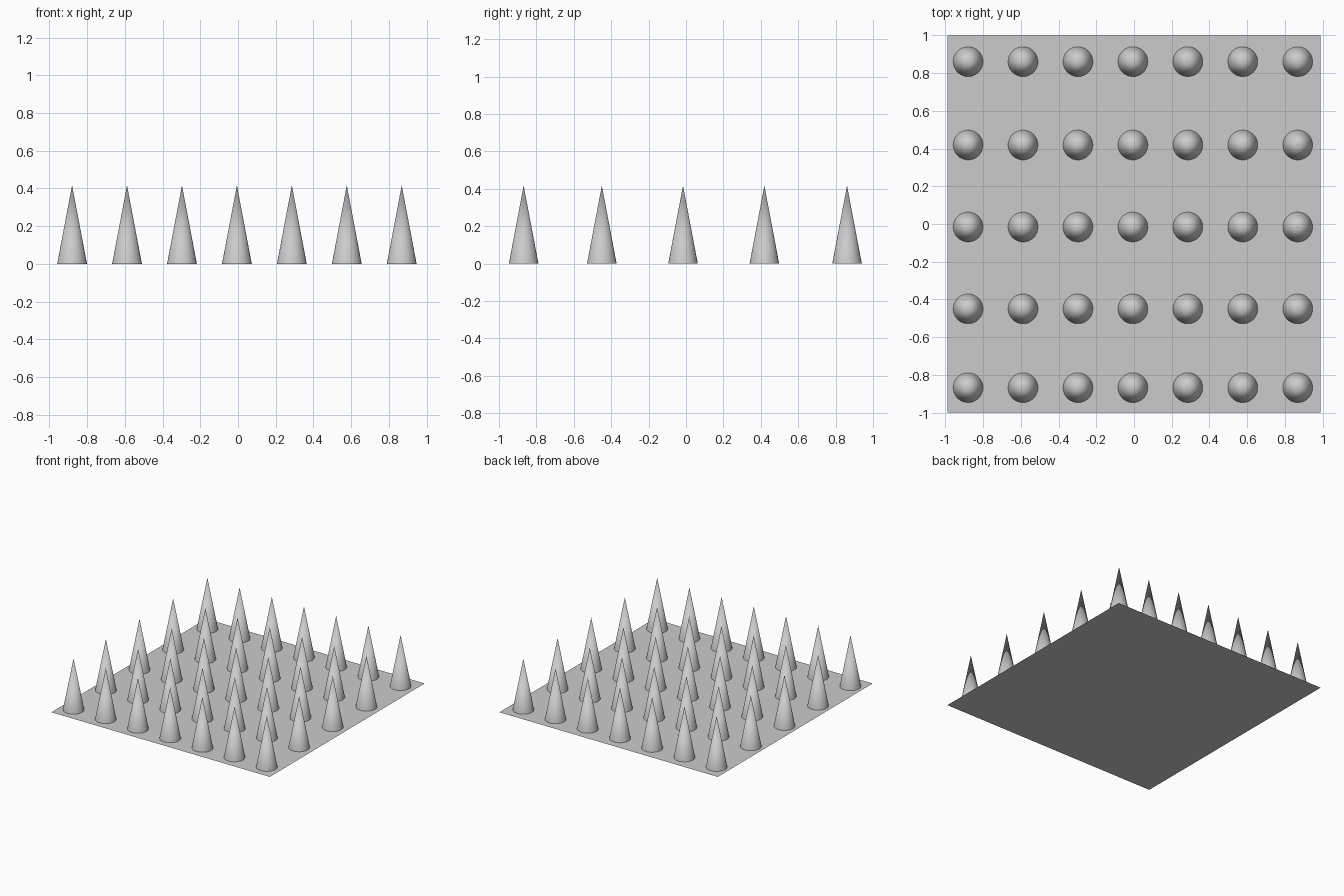
import bpy

if "Cube" in bpy.data.objects:
    bpy.data.objects.remove(bpy.data.objects["Cube"])

grey = bpy.data.materials.new("light grey")
grey.diffuse_color = (0.6, 0.6, 0.6, 1)
grey.use_nodes = True
grey.node_tree.nodes["Principled BSDF"].inputs["Base Color"].default_value = grey.diffuse_color

# Thin flat base sheet
bpy.ops.mesh.primitive_plane_add(size=2, location=(0, 0, 0))
sheet = bpy.context.object
sheet.name = "base_sheet"
sheet.scale = (0.988, 1, 1)
bpy.ops.object.transform_apply(location=False, rotation=False, scale=True)
sheet.data.materials.append(grey)

# One smooth spike, open underneath where it meets the sheet
RADIUS, HEIGHT = 0.079, 0.417
bpy.ops.mesh.primitive_cone_add(vertices=48, radius1=RADIUS, radius2=0, depth=HEIGHT,
                                end_fill_type='NOTHING', location=(0, 0, HEIGHT / 2))
spike = bpy.context.object
bpy.ops.object.transform_apply(location=True, rotation=False, scale=False)
bpy.ops.object.shade_smooth_by_angle()
spike.data.materials.append(grey)

# Grid of spikes: seven columns, five slightly uneven rows
rows = [-0.868, -0.450, -0.016, 0.419, 0.861]
for r, y in enumerate(rows):
    for c in range(7):
        obj = spike if r == c == 0 else spike.copy()
        if obj is not spike:
            bpy.context.collection.objects.link(obj)
        obj.name = f"spike_row{r + 1}_column{c + 1}"
        obj.location = (-0.88 + 0.2914 * c, y, 0)
